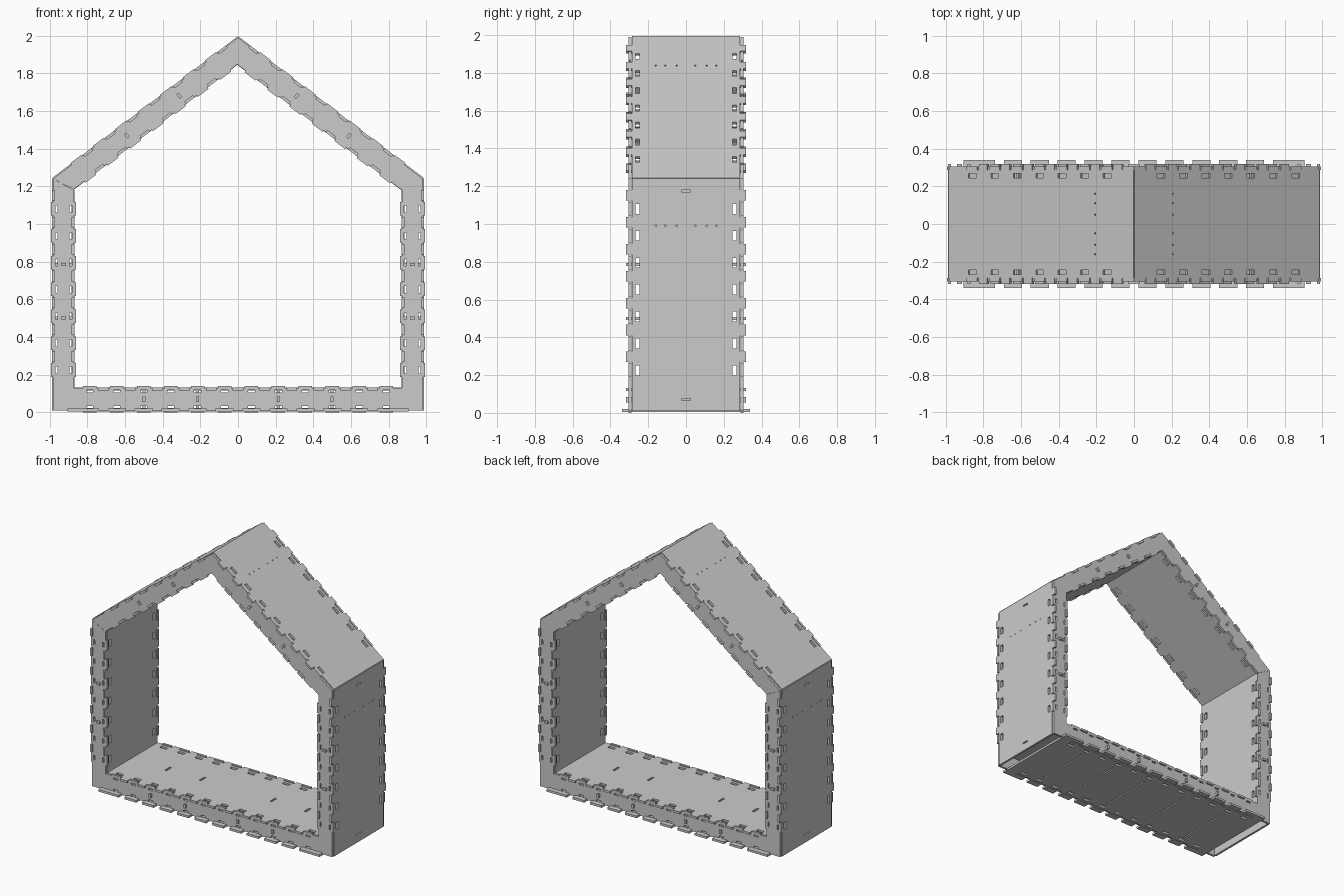
import bpy, bmesh, math
from mathutils import Vector

if "Cube" in bpy.data.objects:
    bpy.data.objects.remove(bpy.data.objects["Cube"])

mat = bpy.data.materials.new("plywood grey")
mat.diffuse_color = (0.6, 0.6, 0.6, 1)
mat.use_nodes = True
mat.node_tree.nodes["Principled BSDF"].inputs["Base Color"].default_value = mat.diffuse_color

T = 0.016          # sheet thickness
HALF = 0.287       # half depth of the skins
OUT = [(-.982, .01), (.982, .01), (.982, 1.24), (0, 1.99), (-.982, 1.24)]
INN = [(-.87, .13), (.87, .13), (.87, 1.18), (0, 1.85), (-.87, 1.18)]
NAMES = ["floor", "right_wall", "right_roof", "left_roof", "left_wall"]


def inside(u, v, rects):
    return any(a < u < b and c < v < d for a, b, c, d in rects)


def plate(name, base, tabs, holes, place):
    """Flat sheet with edge tabs and cut slots; place maps (u, v) to space."""
    rects = [base] + tabs + holes
    us = sorted({round(x, 5) for r in rects for x in r[:2]})
    vs = sorted({round(x, 5) for r in rects for x in r[2:]})
    bm = bmesh.new()
    verts = {}

    def vert(u, v):
        if (u, v) not in verts:
            verts[u, v] = bm.verts.new(place(u, v))
        return verts[u, v]

    for u0, u1 in zip(us, us[1:]):
        for v0, v1 in zip(vs, vs[1:]):
            u, v = (u0 + u1) / 2, (v0 + v1) / 2
            if inside(u, v, [base] + tabs) and not inside(u, v, holes):
                bm.faces.new([vert(u0, v0), vert(u1, v0), vert(u1, v1), vert(u0, v1)])
    me = bpy.data.meshes.new(name)
    bm.to_mesh(me)
    bm.free()
    ob = bpy.data.objects.new(name, me)
    bpy.context.collection.objects.link(ob)
    me.materials.append(mat)
    mod = ob.modifiers.new("thickness", 'SOLIDIFY')
    mod.thickness, mod.offset = T, 0
    return ob


for i, name in enumerate(NAMES):
    P, Q = Vector(OUT[i]), Vector(OUT[(i + 1) % 5])
    P2, Q2 = Vector(INN[i]), Vector(INN[(i + 1) % 5])
    L = (Q - P).length
    d = (Q - P) / L
    n = Vector((-d.y, d.x))
    w = (P2 - P).dot(n)
    a, b = (P2 - P).dot(d), (Q - Q2).dot(d)

    # joint stations and rib stations along the side
    if name == "floor":
        st = [L / 2 + s * (.0715 + .143 * k) for k in range(6) for s in (-1, 1)]
        ribs = [L / 2 + x for x in (-.5, -.215, .215, .5)]
    elif "wall" in name:
        st = [.215 + .1425 * k for k in range(7)]
        ribs = [.49, .775]
    else:
        st = [.16 + .15 * k for k in range(7)]
        ribs = [.45, .8]
    if i > 2:
        st, ribs = [L - s for s in st], [L - s for s in ribs]

    # front and back frame plates
    for y, side in ((-.296, "front"), (.296, "back")):
        def place(u, v):
            p = P + d * u
            if abs(u) < 1e-4:
                p = P + d * (a * min(max(v, 0), w) / w)
            elif abs(u - L) < 1e-4:
                p = P + d * (L - b * min(max(v, 0), w) / w)
            p = p + n * v
            return (p.x, y, p.y)
        tabs, holes = [], []
        for s in st:
            tabs += [(s - .036, s + .036, -.01, 0), (s - .036, s + .036, w, w + .01)]
            if "roof" not in name:
                holes += [(s - .018, s + .018, .012, .024), (s - .018, s + .018, w - .024, w - .012)]
        for r in ribs:
            holes.append((r - .008, r + .008, w / 2 - .014, w / 2 + .014))
        plate(f"{name}_{side}_frame", (0, L, 0, w), tabs, holes, place)

    # outer and inner skins
    for layer in ("outer", "inner"):
        shift = 0 if layer == "outer" else a
        off = .002 if layer == "outer" else w - .006
        length = L if layer == "outer" else L - a - b
        base = (shift, shift + length, -HALF, HALF)
        reach = .318
        under = name == "floor" and layer == "outer"
        if under:
            base = (L / 2 - .905, L / 2 + .905, -HALF, HALF)
            reach = .34
        tabs, holes = [], []
        for s in st:
            for m in (-1, 1):
                c = s + .0715 if i < 3 else s - .0715
                h = .028
                if under:
                    c, h = s, .048
                if base[0] + .03 < c < base[1] - .03:
                    lo, hi = sorted((m * HALF, m * reach))
                    tabs.append((c - h, c + h, lo, hi))
                lo, hi = sorted((m * .245, m * .268))
                holes.append((s - .026, s + .026, lo, hi))
        if under:
            for m in (-1, 1):
                lo, hi = sorted((m * HALF, m * reach))
                tabs += [(base[0], base[0] + .08, lo, hi), (base[1] - .08, base[1], lo, hi)]
            holes += [(L / 2 + x - .005, L / 2 + x + .005, -.22, .2) for x in (-.64, -.29, .07, .36, .64)]
        elif name == "floor":
            holes += [(L / 2 + x - .008, L / 2 + x + .008, -.03, .03) for x in (-.57, -.29, .29, .57)]
        elif "wall" in name and layer == "outer":
            for z in (.06, 1.165):
                u = z if i == 1 else L - z
                holes.append((u - .005, u + .005, -.025, .025))
        # row of small fixing holes
        if "floor" not in name and layer == "outer":
            u = .98 if i < 3 else L - .98
            holes += [(u - .004, u + .004, y - .004, y + .004) for y in (-.16, -.11, -.05, .05, .11, .16)]

        def place_skin(u, v):
            p = P + d * u + n * off
            return (p.x, v, p.y)
        plate(f"{name}_{layer}_skin", base, tabs, holes, place_skin)

    # cross ribs between the skins, tabbed through the frames
    for k, r in enumerate(ribs):
        def place_rib(u, v):
            p = P + d * r + n * u
            return (p.x, v, p.y)
        tabs = [(w / 2 - .014, w / 2 + .014, -.318, -HALF), (w / 2 - .014, w / 2 + .014, HALF, .318)]
        plate(f"{name}_rib_{k + 1}", (.01, w - .014, -HALF, HALF), tabs, [], place_rib)
